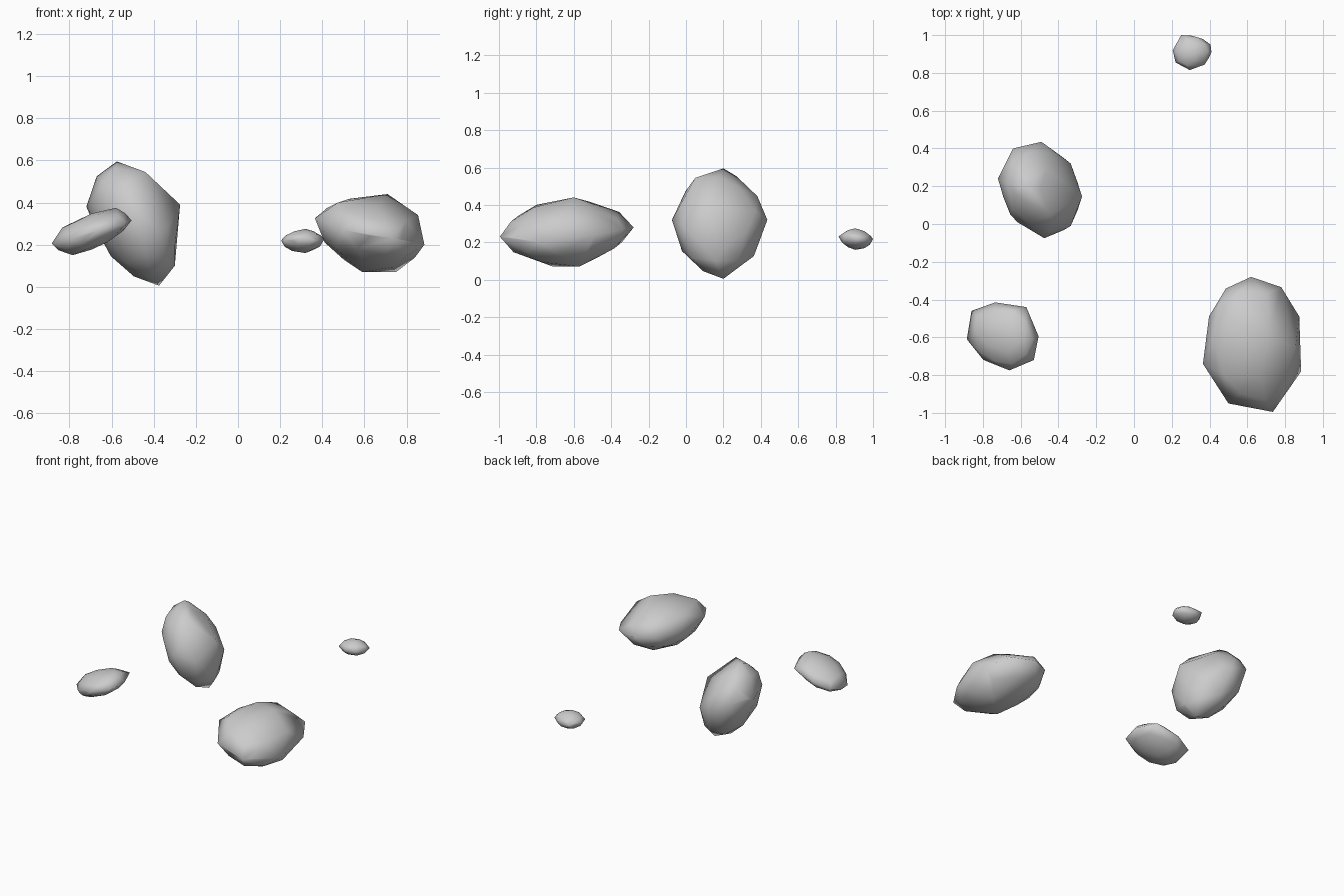
import bpy, bmesh, math
from mathutils import Vector


def rock(name, centre, half, lean, corners, fill=0.97):
    """Faceted boulder: leaning ellipsoid core wrapped together with its corner points."""
    hx, hy, hz = half
    rxy, rxz, ryz = lean
    # factors that lean the ellipsoid while keeping its extents
    k = math.sqrt(1 - rxy * rxy)
    b = (ryz - rxy * rxz) / k
    c = math.sqrt(max(0.0, 1 - rxz * rxz - b * b))
    bm = bmesh.new()
    bmesh.ops.create_icosphere(bm, subdivisions=2, radius=fill)
    for v in bm.verts:
        x, y, z = v.co
        v.co = Vector((centre[0] + hx * x,
                       centre[1] + hy * (rxy * x + k * y),
                       centre[2] + hz * (rxz * x + b * y + c * z)))
    # replace the core faces by a convex skin over core and corners
    pts = [v.co.copy() for v in bm.verts] + [Vector(p) for p in corners]
    bm.clear()
    for p in pts:
        bm.verts.new(p)
    bmesh.ops.convex_hull(bm, input=bm.verts[:])
    bmesh.ops.delete(bm, geom=[v for v in bm.verts if not v.link_faces], context='VERTS')
    bmesh.ops.recalc_face_normals(bm, faces=bm.faces[:])
    for f in bm.faces:
        f.smooth = True
    mesh = bpy.data.meshes.new(name)
    bm.to_mesh(mesh)
    bm.free()
    obj = bpy.data.objects.new(name, mesh)
    bpy.context.collection.objects.link(obj)


# tall upright boulder
rock("tall_rock", (-.495, .18, .30), (.215, .25, .285), (-.15, -.4, 0), [
    (-.575, .20, .595), (-.375, .20, .005), (-.72, .24, .38), (-.275, .145, .39),
    (-.49, .435, .32), (-.475, -.075, .32), (-.64, .40, .38), (-.655, .05, .40),
    (-.335, -.01, .28), (-.335, .32, .25), (-.44, .05, .545), (-.30, .16, .10)], .96)

# small tilted boulder
rock("tilted_rock", (-.695, -.595, .262), (.185, .175, .108), (-.1, .55, 0), [
    (-.885, -.61, .205), (-.505, -.595, .315), (-.58, -.60, .375), (-.785, -.58, .15),
    (-.86, -.46, .22), (-.735, -.415, .26), (-.57, -.44, .31), (-.53, -.72, .30),
    (-.66, -.775, .27), (-.835, -.58, .28)], .95)

# large wide boulder
rock("large_rock", (.63, -.64, .255), (.255, .35, .18), (-.15, -.2, .1), [
    (.365, -.74, .325), (.885, -.78, .20), (.71, -.60, .44), (.62, -.28, .28),
    (.735, -.995, .23), (.50, -.95, .27), (.78, -.335, .27), (.875, -.49, .24),
    (.59, -.71, .07), (.75, -.57, .07), (.855, -.65, .34), (.475, -.80, .40)], .96)

# little pebble
rock("small_rock", (.307, .91, .217), (.10, .09, .056), (0, .05, -.1), [
    (.205, .92, .22), (.41, .91, .225), (.32, .905, .275), (.32, .905, .16),
    (.25, 1.0, .22), (.33, .99, .22), (.295, .815, .23), (.405, .95, .22),
    (.22, .855, .22), (.375, .845, .22)], .96)
